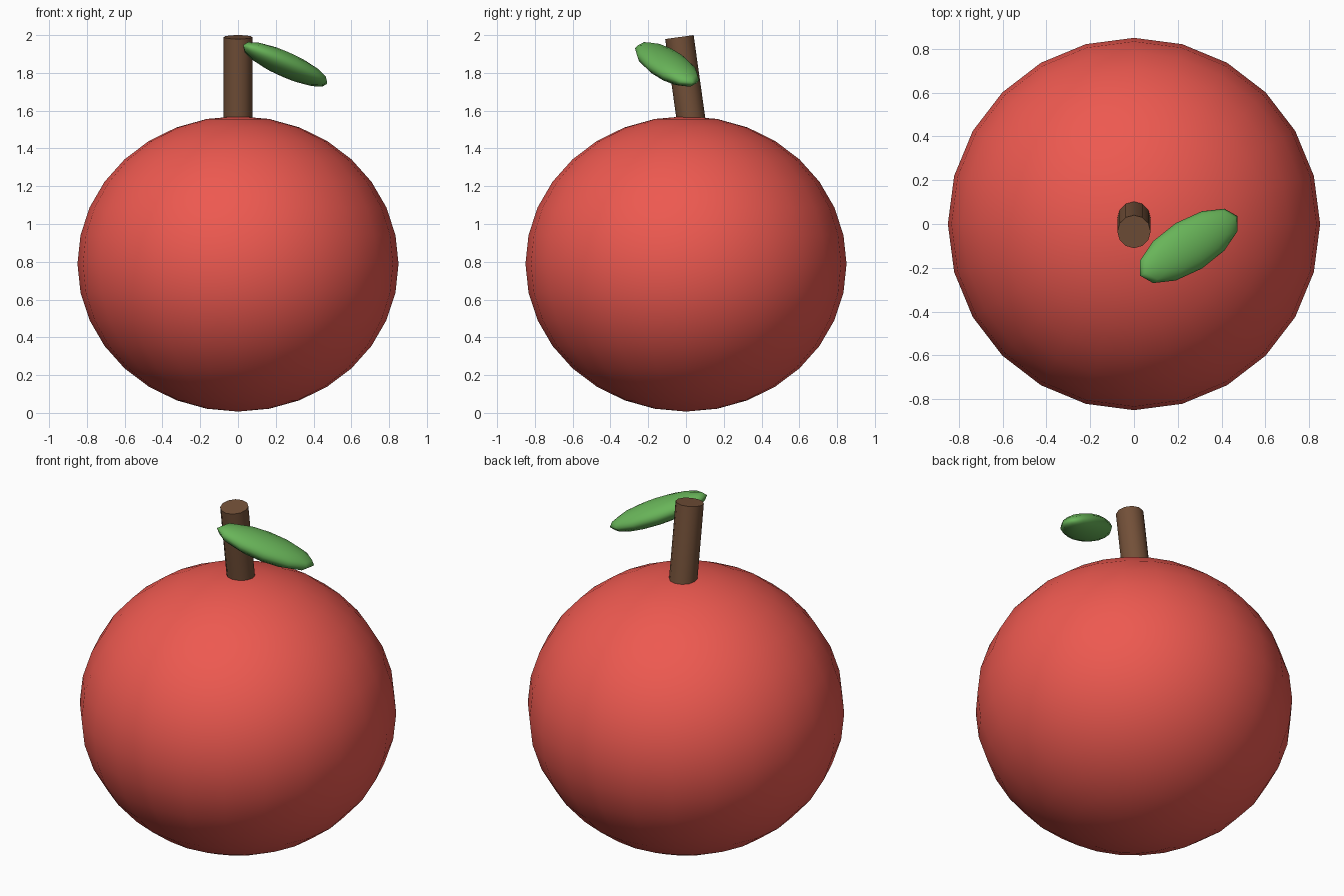
import bpy

if "Cube" in bpy.data.objects:
    bpy.data.objects.remove(bpy.data.objects["Cube"])


def finish(name, color, angle):
    obj = bpy.context.object
    obj.name = name
    mat = bpy.data.materials.new(name + "_color")
    mat.diffuse_color = (*color, 1)
    mat.use_nodes = True
    mat.node_tree.nodes["Principled BSDF"].inputs["Base Color"].default_value = mat.diffuse_color
    obj.data.materials.append(mat)
    bpy.ops.object.shade_smooth_by_angle(angle=angle)
    return obj


def ellipsoid(name, color, segments, rings, loc, scale, rot=(0, 0, 0)):
    bpy.ops.mesh.primitive_uv_sphere_add(
        segments=segments, ring_count=rings, radius=1, location=loc, rotation=rot)
    bpy.context.object.scale = scale
    return finish(name, color, 1.0)


# Slightly squashed round fruit
ellipsoid("fruit_body", (0.85, 0.10, 0.08), 24, 16, (0, 0, 0.789), (0.85, 0.85, 0.782))

# Stem leaning towards the front, sunk into the fruit
bpy.ops.mesh.primitive_cylinder_add(
    vertices=12, radius=0.076, depth=0.5, location=(0, 0, 1.742), rotation=(0.14, 0, 0))
finish("stem", (0.17, 0.08, 0.04), 0.6)

# Flat drooping leaf beside the stem
ellipsoid("leaf", (0.14, 0.46, 0.10), 12, 8, (0.25, -0.10, 1.845),
          (0.28, 0.12, 0.065), (0.08, 0.375, 0.55))
